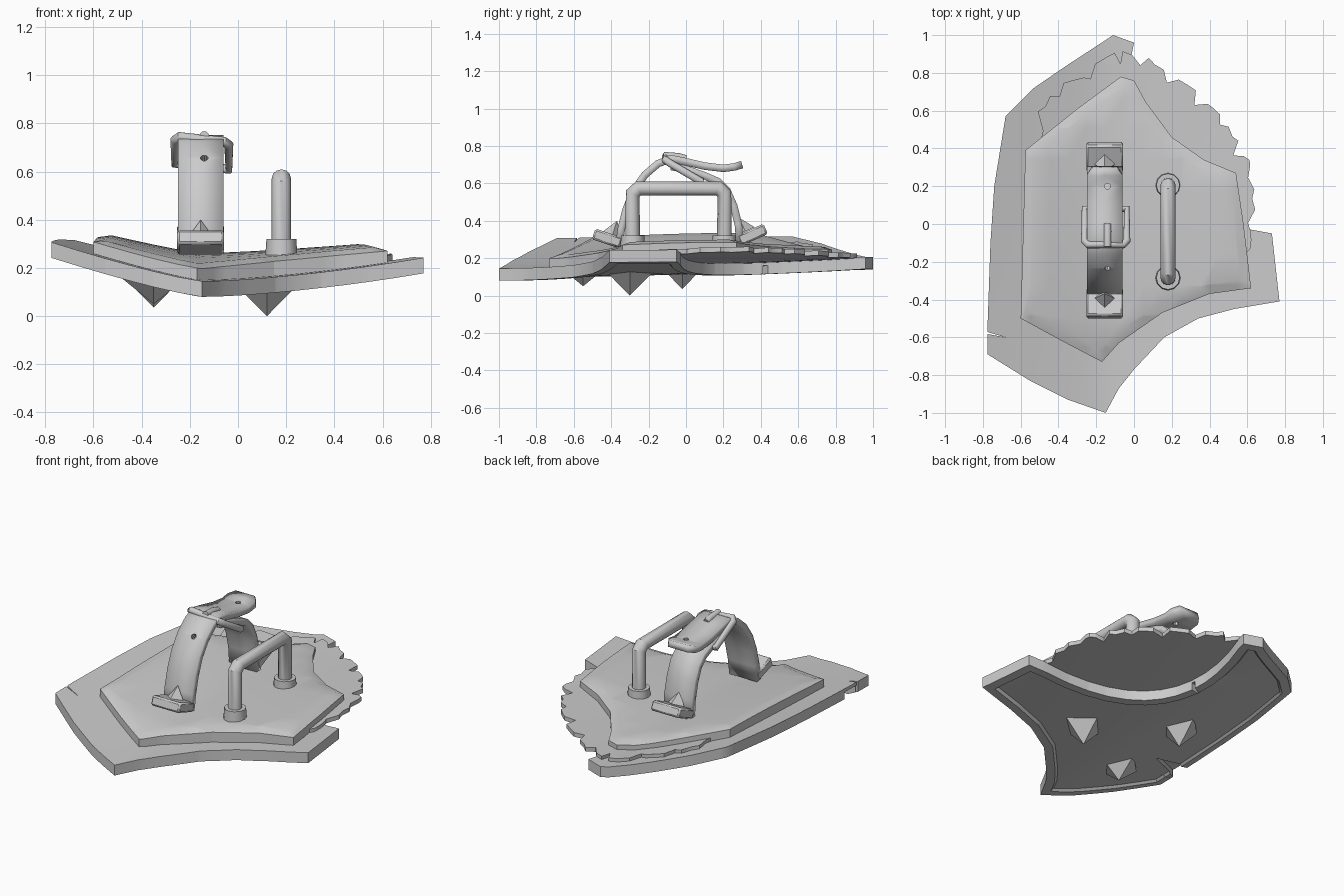
import bpy, bmesh, math, random
from mathutils import Vector, Matrix

if "Cube" in bpy.data.objects:
    bpy.data.objects.remove(bpy.data.objects["Cube"])
random.seed(4)


def base_z(x, y):
    """Underside height of the bent shield."""
    d = x + 0.15
    f = 0.158 * (-d / 0.62) ** 1.2 if d < 0 else 0.09 * (d / 0.92) ** 1.7
    return 0.08 + 0.06 * max(0, (y + 1) / 2) ** 1.7 + f


def add(name, bm):
    bmesh.ops.recalc_face_normals(bm, faces=bm.faces[:])
    me = bpy.data.meshes.new(name)
    bm.to_mesh(me)
    bm.free()
    ob = bpy.data.objects.new(name, me)
    bpy.context.collection.objects.link(ob)
    return ob


def slab(name, outline, z0, z1, top=(), under=(), bend=True, bulge=0):
    """Extruded outline with (inset, lift) steps on top / underside, bent to the shield curve."""
    bm = bmesh.new()
    lo = [bm.verts.new((x, y, z0)) for x, y in outline]
    hi = [bm.verts.new((x, y, z1)) for x, y in outline]
    n = len(lo)
    f_lo, f_hi = bm.faces.new(lo), bm.faces.new(hi)
    for i in range(n):
        j = (i + 1) % n
        bm.faces.new((lo[i], lo[j], hi[j], hi[i]))
    bmesh.ops.recalc_face_normals(bm, faces=bm.faces[:])
    for face, steps in ((f_hi, top), (f_lo, under)):
        for inset, lift in steps:
            bmesh.ops.inset_region(bm, faces=[face], thickness=inset, depth=0, use_even_offset=True)
            bmesh.ops.translate(bm, verts=face.verts[:], vec=(0, 0, lift))
    if bend:
        cuts = [(Vector((c / 10 - 0.05, 0, 0)), Vector((1, 0, 0))) for c in range(-7, 9)]
        cuts += [(Vector((0, c / 6 + 0.01, 0)), Vector((0, 1, 0))) for c in range(-5, 6)]
        for co, no in cuts:
            bmesh.ops.bisect_plane(bm, geom=bm.verts[:] + bm.edges[:] + bm.faces[:],
                                   plane_co=co, plane_no=no)
        for v in bm.verts:
            x, y, z = v.co
            if z > z1 - 0.001:
                v.co.z += bulge * max(0, 1 - (x * x + y * y) / 0.5)
            v.co.z += base_z(x, y)
    return add(name, bm)


def tube(name, pts, r, cyclic=False):
    cu = bpy.data.curves.new(name, 'CURVE')
    cu.dimensions = '3D'
    cu.bevel_depth, cu.bevel_resolution, cu.use_fill_caps = r, 4, True
    sp = cu.splines.new('POLY')
    sp.points.add(len(pts) - 1)
    for p, c in zip(sp.points, pts):
        p.co = (*c, 1)
    sp.use_cyclic_u = cyclic
    ob = bpy.data.objects.new(name, cu)
    bpy.context.collection.objects.link(ob)
    bpy.context.view_layer.objects.active = ob
    ob.select_set(True)
    bpy.ops.object.convert(target='MESH')
    ob.select_set(False)
    return ob


def ribbon(name, path, x, width, thick, tip=1.0):
    """Leather strip following a (y, z) path."""
    bm = bmesh.new()
    rows = []
    for i, (y, z) in enumerate(path):
        w = width / 2 * (tip if i == len(path) - 1 else 1)
        rows.append([bm.verts.new((x + s * w, y, z)) for s in (-1, 0, 1)])
    for a, b in zip(rows, rows[1:]):
        for k in (0, 1):
            bm.faces.new((a[k], a[k + 1], b[k + 1], b[k]))
    ob = add(name, bm)
    m = ob.modifiers.new('thickness', 'SOLIDIFY')
    m.thickness, m.offset = thick, 0
    return ob


def cone(name, loc, r1, r2, h, sides, rot=(0, 0, 0)):
    bpy.ops.mesh.primitive_cone_add(vertices=sides, radius1=r1, radius2=r2, depth=h,
                                    location=loc, rotation=rot)
    ob = bpy.context.object
    ob.name = name
    ob.select_set(False)
    return ob


def cut(target, cutter):
    cutter.hide_render = True
    cutter.hide_set(True)
    m = target.modifiers.new('cut', 'BOOLEAN')
    m.operation, m.object, m.solver = 'DIFFERENCE', cutter, 'EXACT'


# Metal face plate: a crescent with a scooped upper right side and a recessed face panel
plate = [(0.73, -0.05), (0.77, -0.41), (0.53, -0.45), (0.34, -0.5), (0.16, -0.6), (0, -0.77),
         (-0.08, -0.87), (-0.15, -1), (-0.35, -0.93), (-0.55, -0.83), (-0.775, -0.69),
         (-0.775, -0.53), (-0.76, -0.1), (-0.74, 0.2), (-0.68, 0.57), (-0.53, 0.72),
         (-0.37, 0.83), (-0.11, 1), (0, 0.96)]
a, b = Vector((-0.01, 0.91)), Vector((0.62, -0.03))
for i in range(13):
    t = i / 6 - 1
    p = (a + b) / 2 + (b - a) / 2 * t + Vector((-0.83, -0.56)) * 0.38 * (1 - t * t)
    plate.append(tuple(p))
face_plate = slab('face_plate', plate, 0, 0.065, under=((0.05, 0), (0.014, 0.015)))
cut(face_plate, slab('edge_crack', [(-0.9, -0.535), (-0.68, -0.6), (-0.9, -0.56)], 0, 0.6, bend=False))
cut(face_plate, slab('face_crack', [(-0.85, -0.47), (-0.5, -0.4), (-0.85, -0.63)], -0.06, 0.045))
cut(face_plate, slab('arc_crack', [(0.1, 0.44), (0.1, 0.54), (-0.15, 0.4)], -0.06, 0.045))

# Splintered wooden board behind the plate
edge = [(0.6, -0.3), (0.63, -0.15), (0.64, 0.05), (0.64, 0.3), (0.56, 0.42), (0.47, 0.58),
        (0.33, 0.71), (0.17, 0.83), (0, 0.92), (-0.1, 0.92), (-0.27, 0.79), (-0.45, 0.7), (-0.55, 0.5)]
wood = [(-0.53, 0.3), (-0.48, -0.35), (-0.15, -0.6), (0.2, -0.42)]
for (x0, y0), (x1, y1) in zip(edge, edge[1:]):
    for k in range(4):
        t = (k + random.uniform(0, 0.5)) / 4
        s = random.uniform(0.91, 0.95) if k == 3 else random.uniform(0.97, 1.01)
        wood.append(((x0 + (x1 - x0) * t) * s, (y0 + (y1 - y0) * t) * s))
slab('wooden_board', wood, 0.06, 0.086, top=())

# Padded backing
pad = [(-0.575, 0.39), (-0.3, 0.61), (-0.07, 0.78), (0, 0.76), (0.06, 0.65), (0.2, 0.46), (0.37, 0.34),
       (0.54, 0.27), (0.58, 0), (0.62, -0.34), (0.4, -0.37), (0.15, -0.47), (-0.08, -0.63),
       (-0.17, -0.73), (-0.38, -0.62), (-0.6, -0.5)]
slab('backing_pad', pad, 0.066, 0.115, top=((0.05, 0.018),), bulge=0.025)

# Four-sided spikes on the face
for i, (x, y, apex) in enumerate([(0.12, -0.3, 0), (-0.35, -0.02, 0.035), (-0.35, -0.55, 0.05)]):
    top = base_z(x, y) + 0.03
    cone(f'face_spike_{i}', (x, y, (top + apex) / 2), 0.13, 0, top - apex, 4, (math.pi, 0, 0))

# Grip handle with collars
hx = 0.18
tube('grip_handle', [(hx, -0.285, 0.24), (hx, -0.285, 0.545), (hx, -0.255, 0.572), (hx, 0.175, 0.572),
                     (hx, 0.205, 0.545), (hx, 0.205, 0.24)], 0.04)
for i, y in enumerate((-0.285, 0.205)):
    cone(f'handle_collar_{i}', (hx, y, 0.275), 0.068, 0.062, 0.09, 12)

# Arm strap: two leather halves meeting at the buckle
sx = -0.155
front_strap = ribbon('front_strap', [
    (-0.36, 0.26), (-0.345, 0.36), (-0.32, 0.46), (-0.28, 0.56), (-0.22, 0.645), (-0.15, 0.705),
    (-0.08, 0.732), (0, 0.715), (0.1, 0.692), (0.2, 0.68), (0.26, 0.688), (0.3, 0.7)],
    sx, 0.19, 0.04, 0.7)
ribbon('back_strap', [(0.29, 0.26), (0.28, 0.38), (0.255, 0.48), (0.22, 0.56), (0.17, 0.61),
                      (0.1, 0.64), (0, 0.675), (-0.08, 0.69)], sx, 0.19, 0.04)
for i, (y, z, tilt) in enumerate([(-0.22, 0.64, 0.75), (0.2, 0.68, 0)]):
    cut(front_strap, cone(f'strap_hole_{i}', (sx + 0.015, y, z), 0.016, 0.016, 0.12, 10, (tilt, 0, 0)))

# Strap end tabs with pyramid rivets
for name, y, z, tilt in (('front', -0.42, 0.305, -0.32), ('back', 0.355, 0.325, 0.42)):
    bm = bmesh.new()
    bmesh.ops.create_cube(bm, size=1, matrix=Matrix.Diagonal((0.195, 0.155, 0.06, 1)))
    bmesh.ops.bevel(bm, geom=bm.edges[:], offset=0.01, segments=1, affect='EDGES')
    tab = add(f'{name}_strap_tab', bm)
    tab.location, tab.rotation_euler = (sx, y, z), (tilt, 0, 0)
    n = Vector((0, -math.sin(tilt), math.cos(tilt)))
    ry = Vector((sx, y, z)) + n * 0.06 + Vector((0, 0.02 if y < 0 else -0.03, 0))
    cone(f'{name}_strap_rivet', ry, 0.055, 0, 0.08, 4, (tilt, 0, 0))

# Buckle frame and prong
bx, hw = -0.15, 0.112
tube('buckle_frame', [(bx - hw + 0.02, -0.11, 0.745), (bx + hw - 0.02, -0.11, 0.725),
                      (bx + hw, -0.09, 0.71), (bx + hw, 0.08, 0.61), (bx - hw, 0.08, 0.635),
                      (bx - hw, -0.09, 0.73)], 0.02, cyclic=True)
tube('buckle_prong', [(-0.14, 0.0, 0.73), (-0.14, -0.04, 0.742), (-0.14, -0.12, 0.748)], 0.02)

# Smooth shading with sharp creases kept
for ob in bpy.context.scene.objects:
    if ob.type == 'MESH' and not ob.hide_render:
        bpy.ops.object.select_all(action='DESELECT')
        ob.select_set(True)
        bpy.context.view_layer.objects.active = ob
        bpy.ops.object.shade_smooth_by_angle(angle=math.radians(40))
